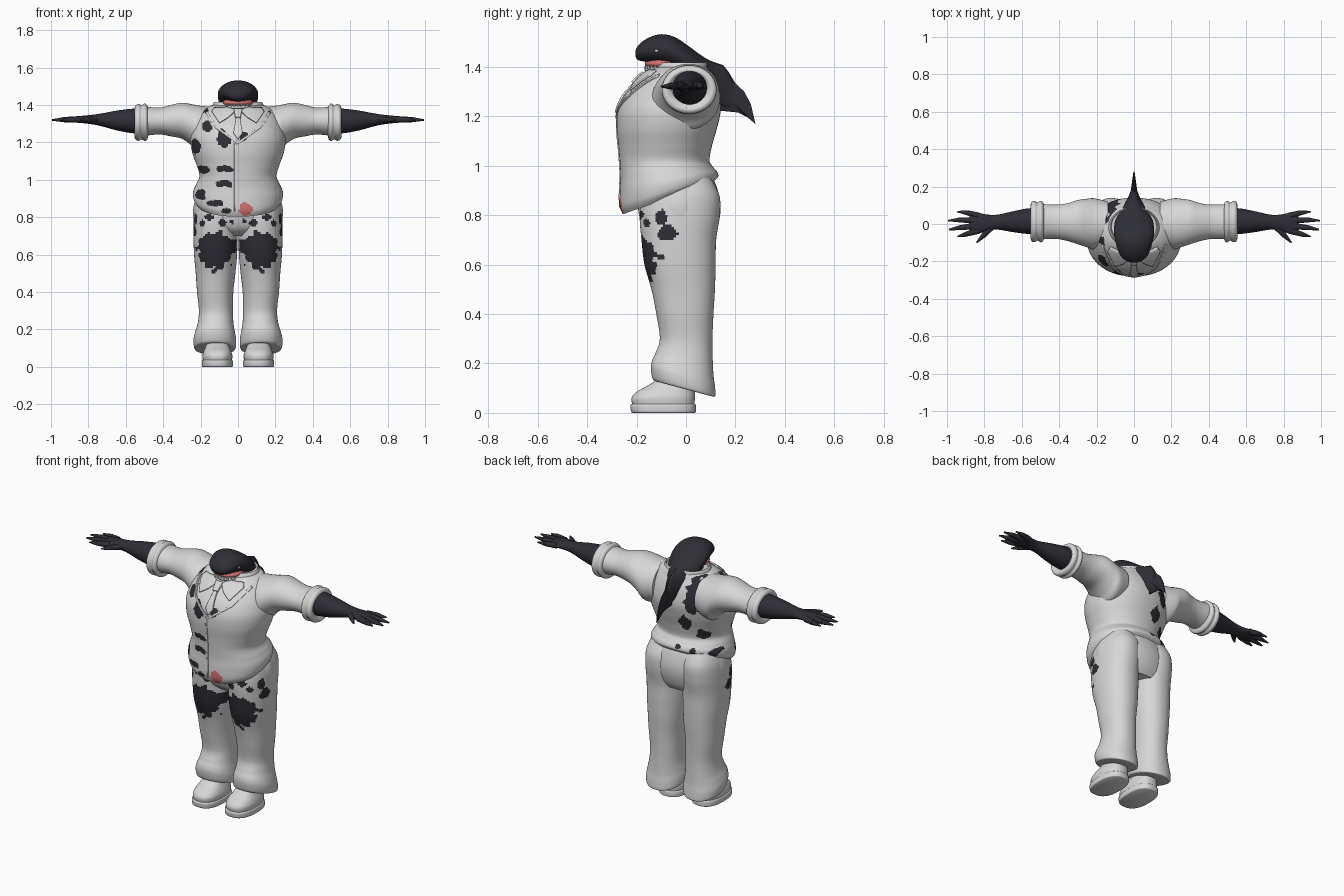
import bpy, bmesh, math
from mathutils import Vector, Matrix
from mathutils.bvhtree import BVHTree


def material(name, rgb):
    m = bpy.data.materials.new(name)
    m.diffuse_color = (*rgb, 1)
    return m


MATS = [material("pale cloth", (0.68, 0.68, 0.68)),
        material("charcoal skin", (0.027, 0.027, 0.036)),
        material("soft pink", (0.66, 0.17, 0.16))]
CLOTH, DARK, PINK = 0, 1, 2


def finish(bm, name, mat=CLOTH, mirror=False, angle=50):
    bmesh.ops.recalc_face_normals(bm, faces=bm.faces)
    me = bpy.data.meshes.new(name)
    bm.to_mesh(me)
    bm.free()
    for m in MATS:
        me.materials.append(m)
    for p in me.polygons:
        p.material_index = mat
    me.shade_smooth()
    me.set_sharp_from_angle(angle=math.radians(angle))
    ob = bpy.data.objects.new(name, me)
    bpy.context.collection.objects.link(ob)
    if mirror:
        ob.modifiers.new("Mirror", 'MIRROR').use_clip = False
    return ob


def catmull(rows, steps):
    out = []
    for i in range(len(rows) - 1):
        p = [rows[max(0, min(len(rows) - 1, i + k))] for k in (-1, 0, 1, 2)]
        for s in range(steps):
            t = s / steps
            out.append([0.5 * (2 * b + (c - a) * t + (2 * a - 5 * b + 4 * c - d) * t * t
                               + (3 * b - a - 3 * c + d) * t ** 3) for a, b, c, d in zip(*p)])
    return out + [list(rows[-1])]


def loft(name, axis, rows, mat=CLOTH, n=48, steps=5, power=2.0, mirror=False, caps=True, warp=None):
    """rows: (position on axis, centre a, radius a, min b, max b)"""
    bm = bmesh.new()
    rings = []
    for t, ac, ar, b0, b1 in catmull(rows, steps):
        ring = []
        for k in range(n):
            q = 2 * math.pi * k / n
            c, s = math.cos(q), math.sin(q)
            a = ac + ar * math.copysign(abs(c) ** (2 / power), c)
            b = (b0 + b1) / 2 + (b1 - b0) / 2 * math.copysign(abs(s) ** (2 / power), s)
            co = Vector({'x': (t, a, b), 'y': (a, t, b), 'z': (a, b, t)}[axis])
            if warp:
                co.z += warp(co)
            ring.append(bm.verts.new(co))
        rings.append(ring)
    for r0, r1 in zip(rings, rings[1:]):
        for k in range(n):
            bm.faces.new((r0[k], r0[(k + 1) % n], r1[(k + 1) % n], r1[k]))
    if caps:
        bm.faces.new(rings[0])
        bm.faces.new(rings[-1])
    return finish(bm, name, mat, mirror)


def paint(ob, side, spots, mat=DARK):
    """Colour faces inside wobbly ellipses (u, z, ru, rz) seen from one side."""
    for p in ob.data.polygons:
        c, nrm = p.center, p.normal
        ok = {'front': nrm.y < -0.2, 'back': nrm.y > 0.1, 'side': abs(nrm.x) > 0.6}[side]
        u = c.y if side == 'side' else c.x
        limit = 1 + 0.17 * math.sin(95 * u + 2) * math.cos(75 * c.z) + 0.08 * math.sin(160 * c.z + 60 * u)
        if ok and any(math.hypot((u - a) / ru, (c.z - z) / rz) < limit for a, z, ru, rz in spots):
            p.material_index = mat


def ball(name, loc, scale, mat, mirror=False):
    bm = bmesh.new()
    bmesh.ops.create_uvsphere(bm, u_segments=28, v_segments=16, radius=1,
                              matrix=Matrix.Translation(loc) @ Matrix.Diagonal((*scale, 1)))
    return finish(bm, name, mat, mirror)


def spike(bm, p0, p1, r0, r1, seg=10):
    p0, p1 = Vector(p0), Vector(p1)
    d = p1 - p0
    m = Matrix.Translation((p0 + p1) / 2) @ d.to_track_quat('Z', 'Y').to_matrix().to_4x4()
    bmesh.ops.create_cone(bm, cap_ends=True, segments=seg, radius1=r0, radius2=r1, depth=d.length, matrix=m)


# Vest body, with a hem that dips at the front
vest = loft("vest", 'z', [
    (.87, 0, .215, -.255, .112), (.895, 0, .236, -.268, .13), (.935, 0, .24, -.268, .126),
    (.975, 0, .225, -.265, .11), (1.02, 0, .206, -.268, .095), (1.08, 0, .222, -.273, .105),
    (1.15, 0, .246, -.28, .125), (1.22, 0, .254, -.276, .14), (1.28, 0, .24, -.25, .135),
    (1.33, 0, .22, -.207, .12), (1.37, 0, .19, -.165, .1), (1.395, 0, .15, -.13, .09),
    (1.405, 0, .11, -.1, .08)], n=200, steps=10, power=2.15,
    warp=lambda c: max(0, min(1, (1.02 - c.z) / .15)) * .36 * (c.y + .07))
paint(vest, 'front', [(-.165, 1.285, .028, .03), (-.225, 1.18, .025, .04), (-.075, 1.21, .035, .035),
                      (-.09, 1.25, .02, .025), (.03, 1.235, .02, .025), (-.185, 1.055, .035, .022),
                      (-.07, 1.06, .045, .018), (-.075, .98, .045, .02), (-.2, .92, .03, .03),
                      (-.12, .875, .045, .018), (-.06, .835, .03, .014), (-.19, 1.375, .03, .02)])
paint(vest, 'back', [(-.15, 1.32, .065, .08), (-.12, 1.25, .04, .06), (-.07, 1.12, .035, .045),
                     (-.15, 1.05, .03, .03), (-.03, .975, .018, .012), (-.12, .96, .015, .02),
                     (-.21, .95, .02, .025)])
paint(vest, 'front', [(.042, .845, .034, .036)], PINK)

# Sleeves, rolled cuffs and forearms
loft("sleeve", 'x', [(.14, 0, .12, 1.16, 1.39), (.21, 0, .137, 1.145, 1.397), (.25, .005, .13, 1.185, 1.405),
                     (.3, .01, .118, 1.22, 1.412), (.36, .01, .1, 1.233, 1.4), (.42, .012, .091, 1.243, 1.386),
                     (.5, .012, .095, 1.235, 1.392)], mirror=True)
loft("sleeve_cuff", 'x', [(.48, .013, .085, 1.235, 1.385), (.487, .013, .105, 1.213, 1.4),
                          (.5, .013, .111, 1.208, 1.408), (.515, .013, .102, 1.217, 1.4),
                          (.53, .013, .11, 1.209, 1.406), (.546, .013, .107, 1.214, 1.4),
                          (.552, .013, .09, 1.228, 1.385), (.54, .013, .07, 1.25, 1.375)],
     mirror=True, caps=False)
loft("forearm", 'x', [(.5, .015, .07, 1.245, 1.385), (.57, .015, .068, 1.25, 1.38), (.65, .012, .055, 1.265, 1.37),
                      (.73, .01, .04, 1.287, 1.355), (.78, .007, .043, 1.297, 1.348), (.83, .004, .055, 1.303, 1.343),
                      (.865, .004, .053, 1.307, 1.338), (.88, .004, .035, 1.313, 1.332)], DARK, mirror=True, n=32)

# Spread pointed fingers and thumb
bm = bmesh.new()
for base, mid, tip in [((.83, .044), (.89, .06), (.945, .066)), ((.85, .018), (.93, .022), (.995, .018)),
                       ((.85, -.01), (.93, -.02), (.99, -.03)), ((.83, -.035), (.9, -.055), (.945, -.067)),
                       ((.76, -.015), (.805, -.062), (.842, -.1))]:
    spike(bm, (*base, 1.323), (*mid, 1.322), .018, .014)
    spike(bm, (*mid, 1.322), (*tip, 1.32), .014, .004)
finish(bm, "fingers", DARK, True)

# Trousers: hips and two slouching legs
hips = loft("trouser_hips", 'z', [(.7, 0, .19, -.12, .1), (.74, 0, .228, -.168, .122), (.8, 0, .239, -.19, .138),
                                  (.86, 0, .237, -.19, .138), (.93, 0, .215, -.15, .118), (.97, 0, .19, -.12, .09)],
            n=128, steps=8)
leg = loft("trouser_leg", 'z', [
    (.095, .123, .09, -.115, .1), (.1, .123, .11, -.134, .118), (.14, .124, .114, -.142, .117),
    (.18, .123, .107, -.138, .111), (.23, .12, .096, -.122, .108), (.3, .118, .091, -.106, .107),
    (.4, .122, .097, -.12, .111), (.5, .12, .106, -.14, .117), (.6, .12, .115, -.168, .12),
    (.7, .12, .118, -.18, .122), (.8, .12, .118, -.187, .137), (.88, .12, .11, -.17, .135),
    (.95, .115, .09, -.13, .1)], n=112, steps=10, power=2.2, mirror=True,
    warp=lambda c: -.27 * c.y * max(0, min(1, (.3 - c.z) / .15)))
for part in (hips, leg):
    for s in (1, -1):
        paint(part, 'front', [(s * .12, .62, .09, .1), (s * .165, .645, .05, .06), (s * .035, .645, .035, .045),
                              (s * .085, .77, .022, .018), (s * .03, .775, .012, .012),
                              (s * .15, .8, .03, .014), (s * .19, .77, .014, .02)])
    paint(part, 'side', [(-.1, .79, .024, .035), (-.075, .73, .04, .03)])

# Shoes
loft("shoe_sole", 'z', [(0, .11, .078, -.215, .035), (.006, .11, .083, -.222, .04), (.03, .11, .083, -.225, .04),
                        (.036, .11, .078, -.22, .036)], power=2.5, mirror=True)
loft("shoe_upper", 'z', [(.03, .11, .077, -.216, .034), (.06, .11, .08, -.22, .036), (.085, .11, .073, -.2, .036),
                         (.108, .11, .064, -.16, .036), (.14, .112, .056, -.11, .036),
                         (.18, .115, .05, -.08, .036)], power=2.4, mirror=True)

# Whale-like head: skull and upper jaw, running into the nape
loft("head", 'y', [(-.205, 0, .015, 1.443, 1.462), (-.195, 0, .045, 1.428, 1.484), (-.165, 0, .075, 1.42, 1.51),
                   (-.11, 0, .095, 1.412, 1.531), (-.05, 0, .108, 1.395, 1.522), (.01, 0, .102, 1.36, 1.484),
                   (.06, 0, .08, 1.32, 1.447), (.11, 0, .048, 1.27, 1.418), (.155, 0, .026, 1.235, 1.4),
                   (.19, 0, .014, 1.23, 1.34)], DARK)
loft("neck", 'z', [(1.34, 0, .1, -.09, .09), (1.39, 0, .102, -.085, .085), (1.44, 0, .09, -.08, .06)], DARK)
ball("mouth_lining", (0, -.082, 1.412), (.083, .085, .026), PINK)
ball("lower_jaw", (0, -.088, 1.388), (.078, .08, .02), CLOTH)
ball("eye", (.087, -.118, 1.465), (.008, .009, .007), CLOTH, True)
bm = bmesh.new()
for i in range(11):
    a = math.radians(-75 + 15 * i)
    x, y = .075 * math.sin(a), -.085 - .078 * math.cos(a)
    spike(bm, (x, y, 1.39), (x, y, 1.416), .007, .001, 6)
finish(bm, "teeth", CLOTH)

# Swept dorsal fin behind the neck
edge = [(.06, 1.44, 0), (.11, 1.42, 0), (.15, 1.407, 0), (.172, 1.38, 0), (.2, 1.333, 0), (.235, 1.3, 0),
        (.262, 1.25, 0), (.281, 1.168, 0), (.25, 1.195, 0), (.21, 1.215, 0), (.14, 1.222, 0), (.08, 1.3, 0)]
bm = bmesh.new()
sides = []
for s in (-1, 1):
    rim = [bm.verts.new((s * .003, y, z)) for y, z, _ in edge]
    hub = bm.verts.new((s * .02, .16, 1.29))
    for k in range(len(rim)):
        bm.faces.new((rim[k], rim[(k + 1) % len(rim)], hub))
    sides.append(rim)
for k in range(len(edge)):
    j = (k + 1) % len(edge)
    bm.faces.new((sides[0][k], sides[0][j], sides[1][j], sides[1][k]))
finish(bm, "dorsal_fin", DARK)

# Standing shirt collar
loft("shirt_collar", 'z', [(1.355, 0, .165, -.16, .1), (1.385, 0, .142, -.138, .094), (1.41, 0, .132, -.122, .09),
                           (1.415, 0, .124, -.114, .086), (1.385, 0, .116, -.106, .08)], caps=False)

# Flat clothing details laid on the vest front
tree = BVHTree.FromPolygons([v.co for v in vest.data.vertices], [p.vertices for p in vest.data.polygons])


def plate(name, outline, lift=.005, thick=.008, mat=CLOTH, mirror=False):
    bm = bmesh.new()
    bm.faces.new([bm.verts.new((x, 0, z)) for x, z in outline])
    bmesh.ops.triangulate(bm, faces=bm.faces)
    bmesh.ops.subdivide_edges(bm, edges=bm.edges, cuts=7, use_grid_fill=True)
    for v in bm.verts:
        hit = tree.ray_cast(Vector((v.co.x, -1, v.co.z)), Vector((0, 1, 0)))[0]
        v.co.y = (hit.y if hit else -.12) - lift
    ob = finish(bm, name, mat, mirror)
    sol = ob.modifiers.new("Thickness", 'SOLIDIFY')
    sol.thickness, sol.offset = thick, 0
    return ob


plate("collar_flap", [(.012, 1.372), (.06, 1.388), (.125, 1.385), (.14, 1.365), (.1, 1.305), (.05, 1.335)],
      .01, mirror=True)
plate("vest_neckline", [(.165, 1.37), (.175, 1.36), (.125, 1.28), (.0, 1.19), (.0, 1.202), (.117, 1.287)],
      .003, .006, mirror=True)
plate("tie_knot", [(-.022, 1.375), (.022, 1.375), (.014, 1.335), (-.014, 1.335)], .014, .016)
plate("tie", [(-.01, 1.338), (.01, 1.338), (.024, 1.25), (.0, 1.215), (-.024, 1.25)], .007)
plate("vest_placket", [(-.02, 1.195), (-.01, 1.195), (-.01, .83), (-.02, .83)], .001, .006)
